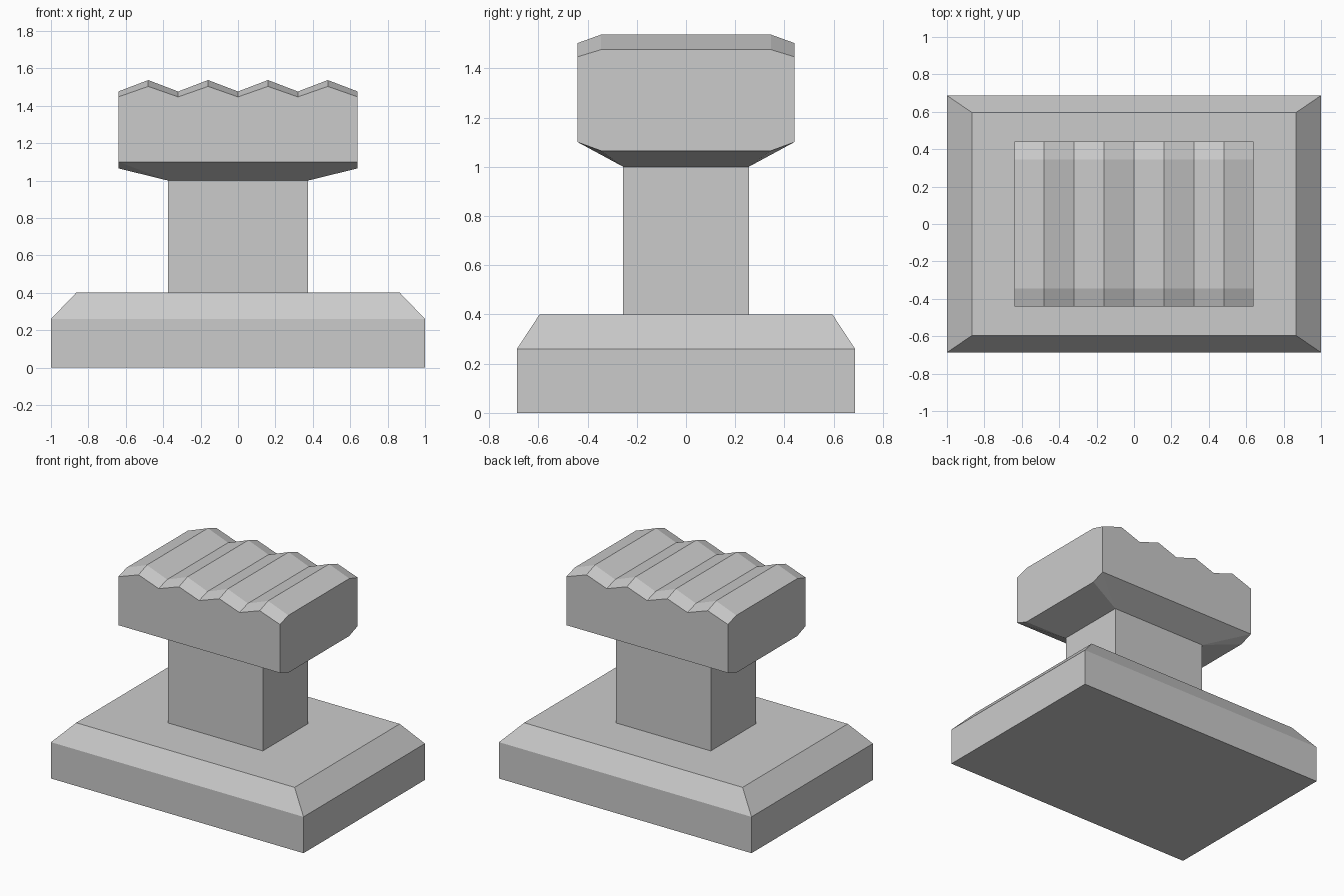
import bpy, bmesh

if "Cube" in bpy.data.objects:
    bpy.data.objects.remove(bpy.data.objects["Cube"])


def make_object(name, bm):
    bmesh.ops.recalc_face_normals(bm, faces=bm.faces)
    mesh = bpy.data.meshes.new(name)
    bm.to_mesh(mesh)
    bm.free()
    obj = bpy.data.objects.new(name, mesh)
    bpy.context.collection.objects.link(obj)
    return obj


def add_ring(bm, points):
    return [bm.verts.new(p) for p in points]


def rect(x, y, z):
    return [(-x, -y, z), (x, -y, z), (x, y, z), (-x, y, z)]


def join_rings(bm, a, b, closed=True):
    n = len(a)
    for i in range(n if closed else n - 1):
        j = (i + 1) % n
        bm.faces.new((a[i], a[j], b[j], b[i]))


NECK_X, NECK_Y, NECK_Z = 0.375, 0.255, 1.0

# Base: slab with a sloped upper edge
bm = bmesh.new()
rings = [add_ring(bm, rect(*r)) for r in
         ((1.0, 0.687, 0.0), (1.0, 0.687, 0.26), (0.865, 0.595, 0.4))]
for a, b in zip(rings, rings[1:]):
    join_rings(bm, a, b)
bm.faces.new(rings[0])
bm.faces.new(rings[-1])
make_object("base", bm)

# Post: open tube closed off by the base and head
bm = bmesh.new()
join_rings(bm, add_ring(bm, rect(NECK_X, NECK_Y, 0.4)),
           add_ring(bm, rect(NECK_X, NECK_Y, NECK_Z)))
make_object("post", bm)

# Head: zigzag top profile lofted front to back, lowered at both ends
bm = bmesh.new()
HALF = 0.64


def head_section(y, valley, peak, bottom):
    top = [(-HALF + 0.16 * i, y, peak if i % 2 else valley) for i in range(9)]
    return add_ring(bm, [(-HALF, y, bottom)] + top + [(HALF, y, bottom)])


end, mid = (1.447, 1.503, 1.1), (1.476, 1.537, 1.065)
sections = [head_section(y, *h) for y, h in
            ((-0.44, end), (-0.345, mid), (0.345, mid), (0.44, end))]
for a, b in zip(sections, sections[1:]):
    join_rings(bm, a, b, closed=False)
bm.faces.new(sections[0])
bm.faces.new(sections[-1])

# Head underside: slopes in to the post
fl, fr, br, bl = add_ring(bm, rect(NECK_X, NECK_Y, NECK_Z))
for side, front, back in ((0, fl, bl), (-1, fr, br)):
    s = [sec[side] for sec in sections]
    bm.faces.new((s[0], s[1], front))
    bm.faces.new((s[1], s[2], back, front))
    bm.faces.new((s[2], s[3], back))
bm.faces.new((sections[0][0], sections[0][-1], fr, fl))
bm.faces.new((sections[-1][0], sections[-1][-1], br, bl))
make_object("head", bm)
